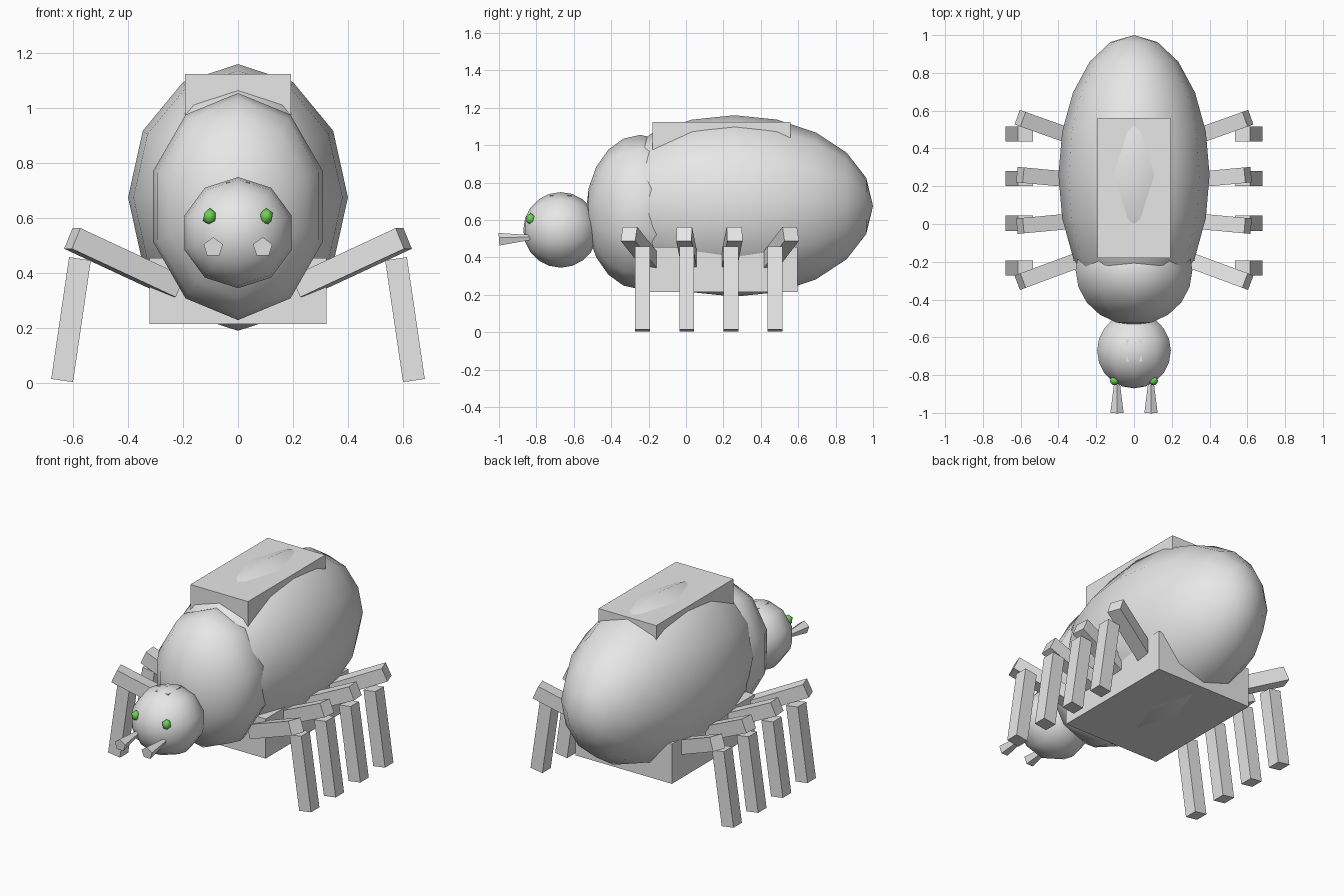
import bpy
import bmesh
import math
from mathutils import Matrix, Vector

if "Cube" in bpy.data.objects:
    bpy.data.objects.remove(bpy.data.objects["Cube"])


def material(name, rgb):
    m = bpy.data.materials.new(name)
    m.diffuse_color = (*rgb, 1)
    m.use_nodes = True
    m.node_tree.nodes["Principled BSDF"].inputs["Base Color"].default_value = m.diffuse_color
    return m


GREY = material("body grey", (0.8, 0.8, 0.8))
GREEN = material("eye green", (0.15, 0.63, 0.09))


def finish(name, bm, mat, smooth=False):
    me = bpy.data.meshes.new(name)
    for f in bm.faces:
        f.smooth = smooth
    bm.to_mesh(me)
    bm.free()
    me.materials.append(mat)
    ob = bpy.data.objects.new(name, me)
    bpy.context.collection.objects.link(ob)
    return ob


def ellipsoid(name, centre, radii, segments, rings=10):
    """Low-poly ellipsoid with its poles along y."""
    bm = bmesh.new()
    m = (Matrix.Translation(centre) @ Matrix.Diagonal((*radii, 1))
         @ Matrix.Rotation(math.pi / 2, 4, 'X'))
    bmesh.ops.create_uvsphere(bm, u_segments=segments, v_segments=rings,
                              radius=1, matrix=m)
    return finish(name, bm, GREY, True)


def box(name, lo, hi):
    lo, hi = Vector(lo), Vector(hi)
    bm = bmesh.new()
    m = Matrix.Translation((lo + hi) / 2) @ Matrix.Diagonal((*(hi - lo), 1))
    bmesh.ops.create_cube(bm, size=1, matrix=m)
    return finish(name, bm, GREY)


def bar(name, p, q, width):
    """Square bar from p to q, its sides kept level."""
    p, q = Vector(p), Vector(q)
    d = (q - p).normalized()
    side = Vector((-d.y, d.x, 0)).normalized()
    up = d.cross(side)
    rot = Matrix((d, side, up)).transposed().to_4x4()
    bm = bmesh.new()
    m = (Matrix.Translation((p + q) / 2) @ rot
         @ Matrix.Diagonal(((q - p).length, width, width, 1)))
    bmesh.ops.create_cube(bm, size=1, matrix=m)
    return finish(name, bm, GREY)


# Body
ellipsoid("abdomen", (0, 0.26, 0.675), (0.40, 0.74, 0.485), 12)
ellipsoid("thorax", (0, -0.245, 0.642), (0.325, 0.29, 0.413), 10)
ellipsoid("head", (0, -0.67, 0.547), (0.205, 0.2, 0.202), 10)

# Plates on the back, belly and head
box("back_plate", (-0.193, -0.18, 0.90), (0.193, 0.56, 1.125))
box("belly_block", (-0.322, -0.195, 0.215), (0.322, 0.595, 0.455))
box("head_plate", (-0.042, -0.728, 0.66), (0.042, -0.612, 0.732))

# Legs: y at the lower leg, y at the knee, y at the hip
LEGS = [(-0.232, -0.305, -0.165), (0.004, -0.01, 0.025),
        (0.24, 0.26, 0.225), (0.476, 0.56, 0.425)]
for s, label in ((-1, "left"), (1, "right")):
    for i, (foot, knee, hip) in enumerate(LEGS, 1):
        bar(f"upper_leg_{label}_{i}", (s * 0.225, hip, 0.35),
            (s * 0.603, knee, 0.526), 0.082)
        bar(f"lower_leg_{label}_{i}", (s * 0.575, foot, 0.452),
            (s * 0.64, foot, 0.009), 0.08)

    # Eyes
    bm = bmesh.new()
    m = (Matrix.Translation((s * 0.103, -0.83, 0.605))
         @ Matrix.Diagonal((0.027, 0.027, 0.032, 1)))
    bmesh.ops.create_icosphere(bm, subdivisions=1, radius=1, matrix=m)
    finish(f"eye_{label}", bm, GREEN, True)

    # Mandibles widening toward the tip
    bm = bmesh.new()
    bmesh.ops.create_cone(bm, cap_ends=True, segments=5, radius1=0.012,
                          radius2=0.037, depth=0.19)
    m = (Matrix.Translation((s * 0.09, -0.905, 0.5))
         @ Matrix.Rotation(math.radians(94), 4, 'X'))
    bmesh.ops.transform(bm, matrix=m, verts=bm.verts)
    finish(f"mandible_{label}", bm, GREY)
